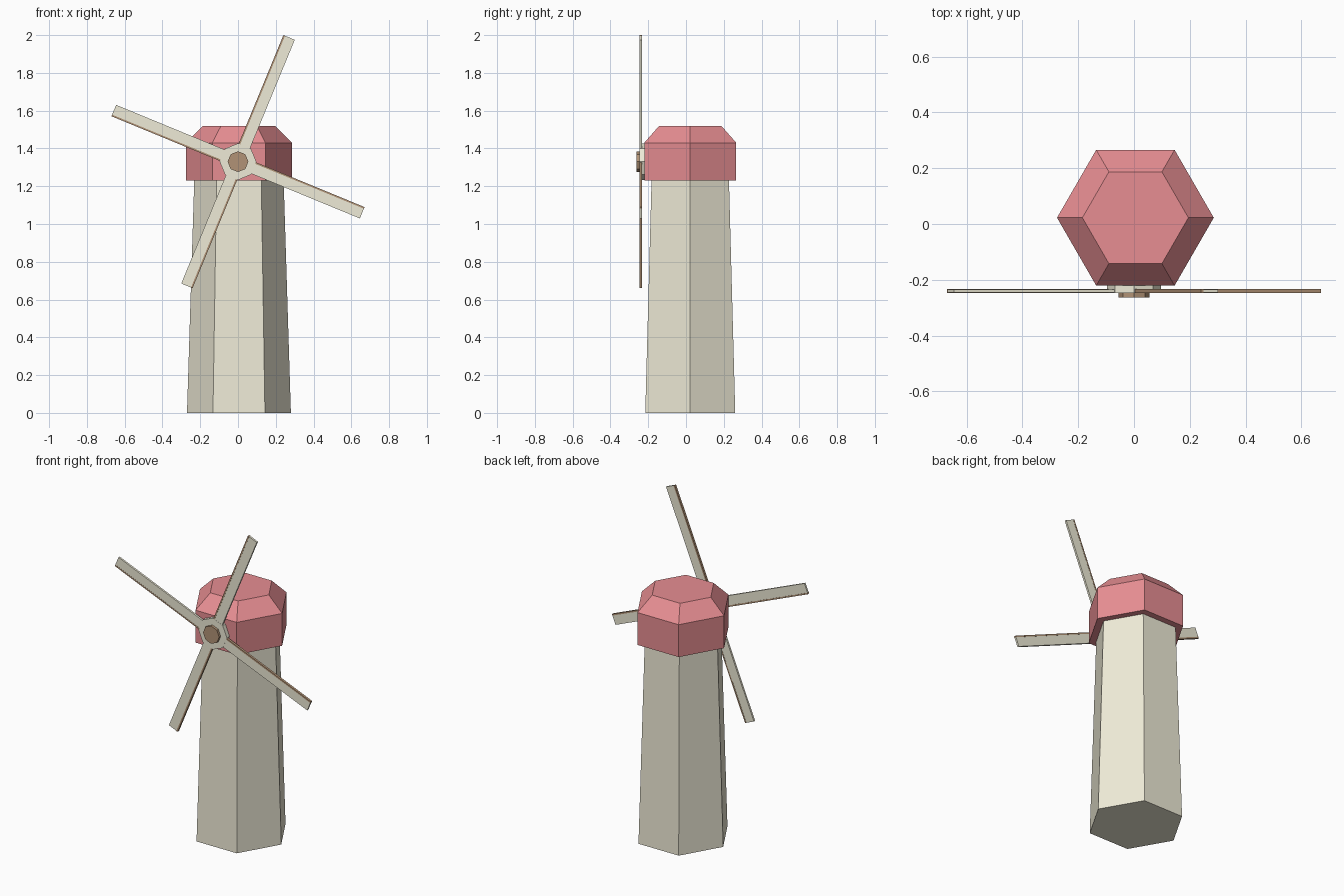
import bpy
from math import cos, sin, radians, pi
from mathutils import Matrix

if "Cube" in bpy.data.objects:
    bpy.data.objects.remove(bpy.data.objects["Cube"])


def material(name, rgb):
    m = bpy.data.materials.new(name)
    m.diffuse_color = (*rgb, 1)
    m.use_nodes = True
    m.node_tree.nodes["Principled BSDF"].inputs["Base Color"].default_value = m.diffuse_color
    return m


CREAM = material("cream", (0.86, 0.83, 0.68))
RED = material("red", (0.80, 0.27, 0.29))
BROWN = material("brown", (0.44, 0.29, 0.18))


def make(name, verts, faces, mat):
    me = bpy.data.meshes.new(name)
    me.from_pydata(verts, [], faces)
    me.materials.append(mat)
    ob = bpy.data.objects.new(name, me)
    bpy.context.collection.objects.link(ob)
    return ob


def lathe(name, sides, rings, mat):
    """Stack of regular polygons, rings = [(radius, height), ...]"""
    verts = [(r * cos(2 * pi * i / sides), r * sin(2 * pi * i / sides), z)
             for r, z in rings for i in range(sides)]
    faces = [tuple(reversed(range(sides))),
             tuple(range(sides * (len(rings) - 1), sides * len(rings)))]
    for k in range(len(rings) - 1):
        for i in range(sides):
            j = (i + 1) % sides
            a, b = k * sides, (k + 1) * sides
            faces.append((a + i, a + j, b + j, b + i))
    return make(name, verts, faces, mat)


def box(name, x0, x1, y0, y1, z0, z1, mat):
    verts = [(x, y, z) for x in (x0, x1) for y in (y0, y1) for z in (z0, z1)]
    faces = [(0, 1, 3, 2), (4, 6, 7, 5), (0, 4, 5, 1),
             (2, 3, 7, 6), (0, 2, 6, 4), (1, 5, 7, 3)]
    return make(name, verts, faces, mat)


# Hexagonal tower and cap
tower = lathe("tower", 6, [(0.275, 0), (0.236, 1.25)], CREAM)
cap = lathe("cap", 6, [(0.281, 1.23), (0.281, 1.43), (0.19, 1.52)], RED)
for ob in (tower, cap):
    ob.location = (0.005, 0.0225, 0)

# Octagonal hub and boss, axes pointing to the front
hub = lathe("hub", 8, [(0.097, 0.215), (0.097, 0.247)], CREAM)
boss = lathe("hub_boss", 8, [(0.055, 0.24), (0.055, 0.263)], BROWN)
for ob in (hub, boss):
    ob.location = (0, 0, 1.33)
    ob.rotation_euler = (pi / 2, 0, 0)

# Four sails, each a thin board with a brown spar on one edge
for n in range(4):
    turn = Matrix.Translation((0, 0, 1.33)) @ Matrix.Rotation(-radians(67.6 + 90 * n), 4, 'Y')
    board = box(f"sail_board_{n + 1}", 0.08, 0.711, -0.246, -0.234, -0.032, 0.024, CREAM)
    spar = box(f"sail_spar_{n + 1}", 0.085, 0.711, -0.247, -0.233, 0.024, 0.033, BROWN)
    board.matrix_world = turn
    spar.matrix_world = turn
